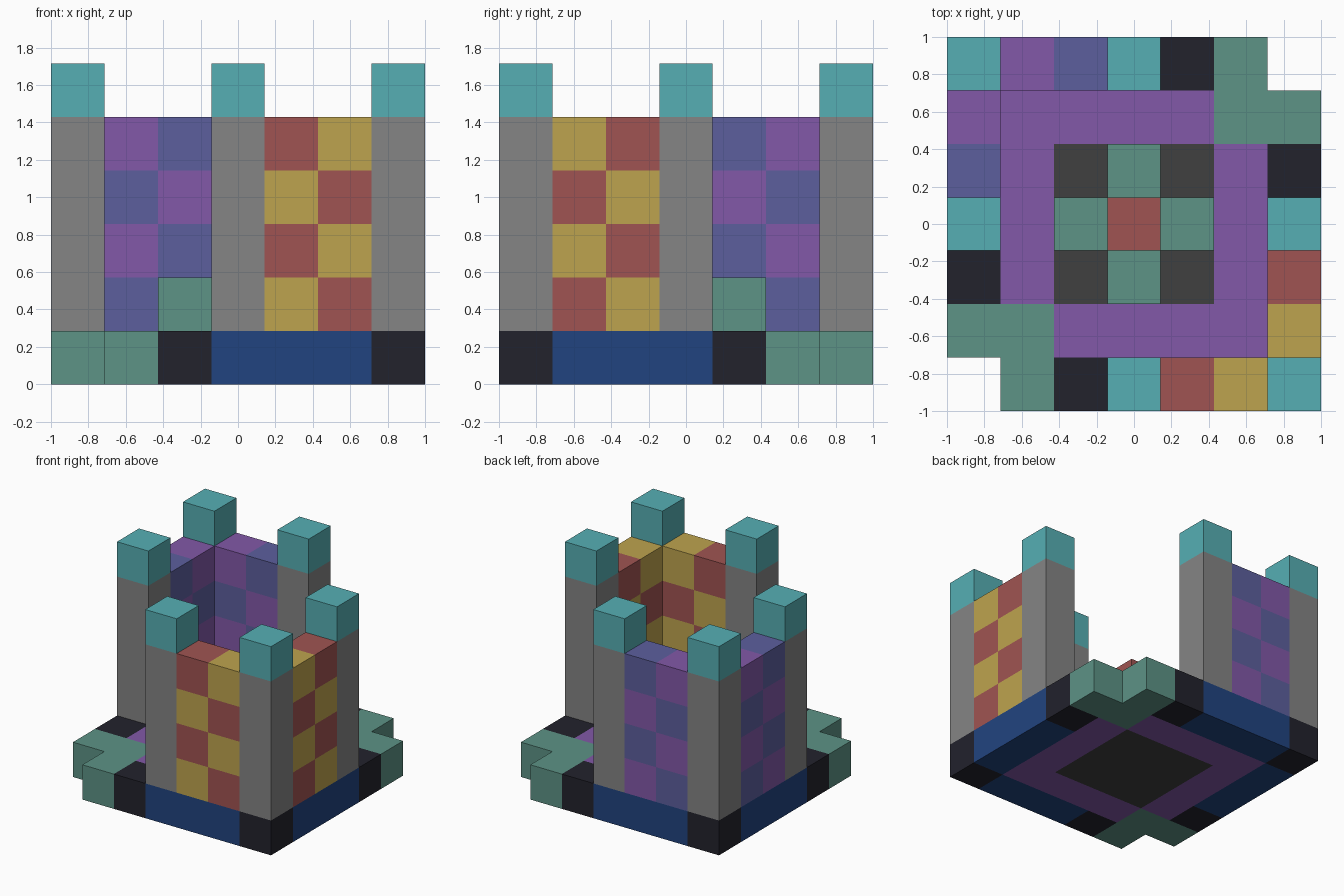
import bpy
import bmesh
from math import floor
from mathutils import Vector

if "Cube" in bpy.data.objects:
    bpy.data.objects.remove(bpy.data.objects["Cube"], do_unlink=True)

N = 7            # cells along each side
S = 2 / N        # size of one cell


def make_material(name, rgb):
    linear = [((c / 255 + 0.055) / 1.055) ** 2.4 for c in rgb]
    mat = bpy.data.materials.new(name)
    mat.use_nodes = True
    mat.diffuse_color = (*linear, 1)
    mat.node_tree.nodes["Principled BSDF"].inputs["Base Color"].default_value = (*linear, 1)
    return mat


TEAL = make_material("teal", (86, 175, 180))
GRAY = make_material("stone gray", (133, 133, 133))
PURPLE = make_material("purple", (130, 88, 168))
VIOLET = make_material("violet blue", (92, 95, 158))
RED = make_material("brick red", (160, 84, 82))
GOLD = make_material("gold", (190, 164, 78))
GREEN = make_material("sage green", (93, 147, 134))
BLACK = make_material("near black", (34, 34, 44))
NAVY = make_material("navy", (33, 68, 128))
CHARCOAL = make_material("charcoal", (64, 64, 64))


def prism(name, outline, z0, z1, mats, turned=False):
    """Extrude an outline in cell units; two materials give a checker."""
    if turned:
        outline = [(N - x, N - y) for x, y in outline]
    bm = bmesh.new()
    face = bm.faces.new([bm.verts.new((x, y, z0)) for x, y in outline])
    top = bmesh.ops.extrude_face_region(bm, geom=[face])["geom"]
    bmesh.ops.translate(bm, vec=(0, 0, z1 - z0),
                        verts=[g for g in top if isinstance(g, bmesh.types.BMVert)])
    bmesh.ops.recalc_face_normals(bm, faces=bm.faces)
    if len(mats) == 2:
        # cut along cell borders, then alternate colours by cell parity
        for axis in range(3):
            for k in range(1, N):
                point, normal = Vector(), Vector()
                point[axis], normal[axis] = k, 1
                bmesh.ops.bisect_plane(bm, geom=bm.verts[:] + bm.edges[:] + bm.faces[:],
                                       plane_co=point, plane_no=normal)
        bm.normal_update()
        for f in bm.faces:
            inside = f.calc_center_median() - f.normal * 0.1
            f.material_index = sum(floor(c) for c in inside) % 2
    for v in bm.verts:
        v.co = ((v.co.x - N / 2) * S, (v.co.y - N / 2) * S, v.co.z * S)
    mesh = bpy.data.meshes.new(name)
    bm.to_mesh(mesh)
    bm.free()
    for m in mats:
        mesh.materials.append(m)
    obj = bpy.data.objects.new(name, mesh)
    bpy.context.collection.objects.link(obj)
    return obj


def rect(x, y, w=1, d=1):
    return [(x, y), (x + w, y), (x + w, y + d), (x, y + d)]


# Each half of the fort is the other turned half way round
for side, turned, checker in (("front", False, (RED, GOLD)),
                              ("back", True, (VIOLET, PURPLE))):
    # Base layer
    prism(side + "_base_long", rect(3, 0, 3, 1), 0, 1, [NAVY], turned)
    prism(side + "_base_side", rect(6, 1, 1, 3), 0, 1, [NAVY], turned)
    for label, x, y in (("left_end", 2, 0), ("corner", 6, 0), ("right_end", 6, 4)):
        prism(f"{side}_base_{label}", rect(x, y), 0, 1, [BLACK], turned)
    prism(side + "_gateway_step",
          [(1, 0), (2, 0), (2, 2), (0, 2), (0, 1), (1, 1)], 0, 1, [GREEN], turned)
    prism(side + "_floor_border",
          [(2, 1), (6, 1), (6, 5), (5, 5), (5, 2), (2, 2)], 0, 1, [PURPLE], turned)

    # Pillars with caps
    for label, x, y in (("end", 3, 0), ("corner", 6, 0), ("side", 6, 3)):
        prism(f"{side}_{label}_pillar", rect(x, y), 1, 5, [GRAY], turned)
        prism(f"{side}_{label}_cap", rect(x, y), 5, 6, [TEAL], turned)

    # Checkered walls between the pillars
    prism(side + "_long_wall", rect(4, 0, 2, 1), 1, 5, checker, turned)
    prism(side + "_side_wall", rect(6, 1, 1, 2), 1, 5, checker, turned)

# Courtyard and its central pedestal
prism("courtyard_floor", rect(2, 2, 3, 3), 0, 1, [CHARCOAL])
prism("pedestal_cross", [(3, 2), (4, 2), (4, 3), (5, 3), (5, 4), (4, 4),
                         (4, 5), (3, 5), (3, 4), (2, 4), (2, 3), (3, 3)], 1, 2, [GREEN])
prism("pedestal_top", rect(3, 3), 2, 3, [RED])
